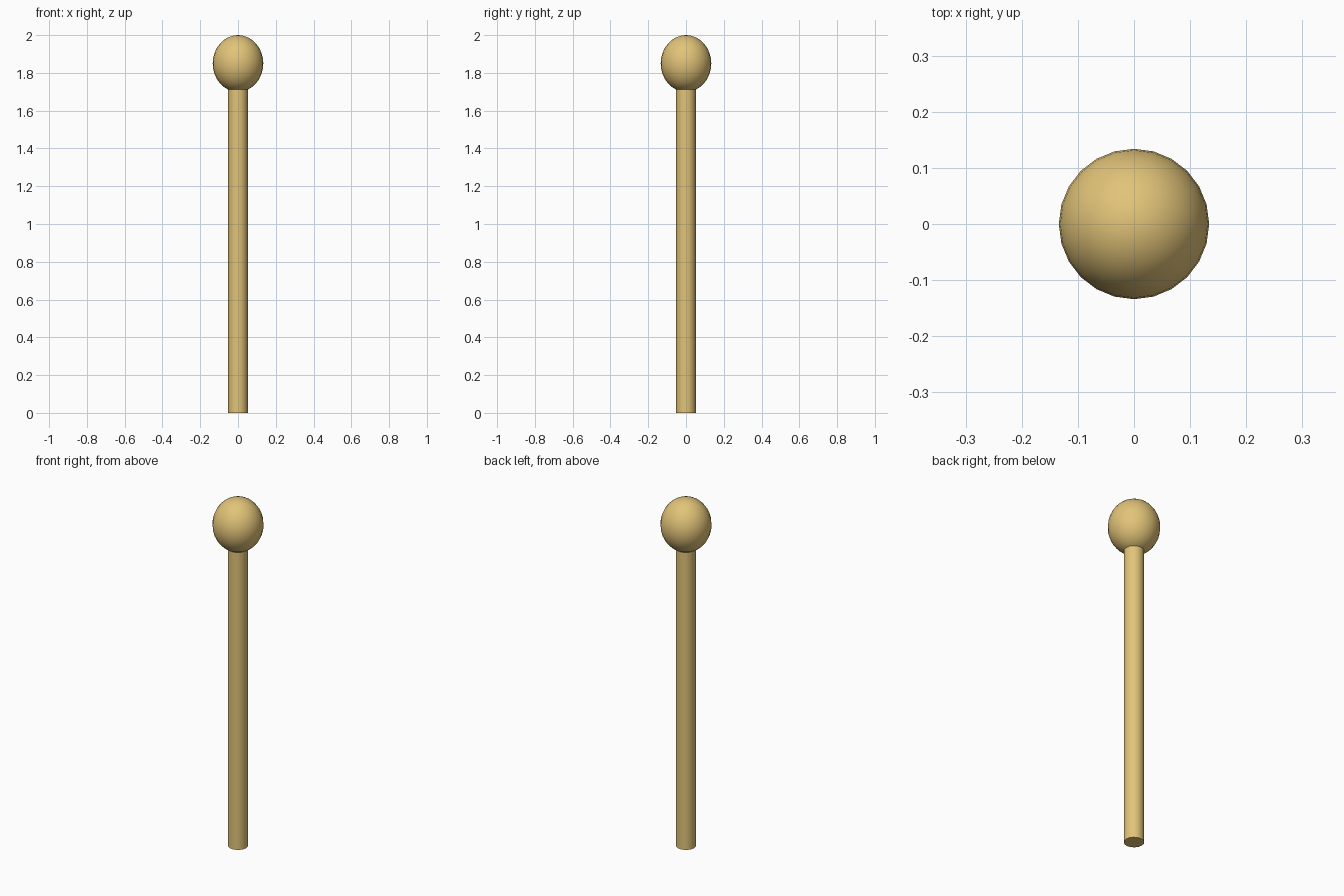
import bpy
import math

if "Cube" in bpy.data.objects:
    bpy.data.objects.remove(bpy.data.objects["Cube"])

wood = bpy.data.materials.new("wood")
wood.diffuse_color = (0.76, 0.55, 0.19, 1)
wood.use_nodes = True
wood.node_tree.nodes["Principled BSDF"].inputs["Base Color"].default_value = wood.diffuse_color


def finish(name):
    obj = bpy.context.object
    obj.name = name
    obj.data.materials.append(wood)
    bpy.ops.object.shade_smooth_by_angle(angle=math.radians(40))


# Straight round handle, its top tucked just inside the head
SHAFT_TOP = 1.72
bpy.ops.mesh.primitive_cylinder_add(vertices=16, radius=0.052, depth=SHAFT_TOP,
                                    location=(0, 0, SHAFT_TOP / 2))
finish("handle")

# Slightly elongated ball head
bpy.ops.mesh.primitive_uv_sphere_add(segments=24, ring_count=16, radius=1,
                                     location=(0, 0, 1.85), scale=(0.134, 0.134, 0.15))
bpy.ops.object.transform_apply(location=False, rotation=False, scale=True)
finish("head")
